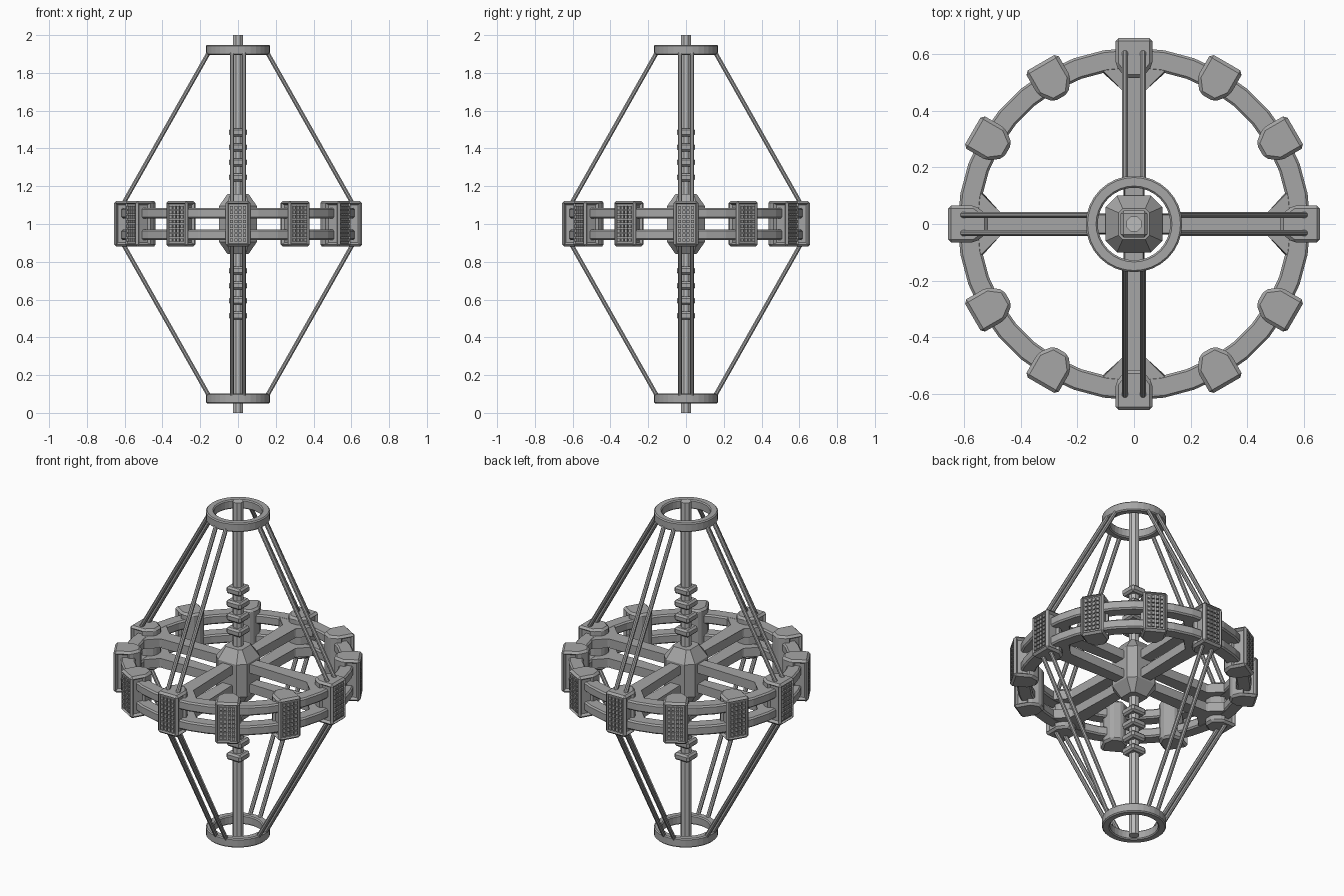
import bpy, bmesh, math
from mathutils import Vector, Matrix

if "Cube" in bpy.data.objects:
    bpy.data.objects.remove(bpy.data.objects["Cube"])


def material(name, v):
    m = bpy.data.materials.new(name)
    m.diffuse_color = (v, v, v, 1)
    m.use_nodes = True
    m.node_tree.nodes["Principled BSDF"].inputs["Base Color"].default_value = m.diffuse_color
    return m


GREY = material("mid grey", 0.38)
LIGHT = material("light grey", 0.5)


def finish(bm, name, mat=GREY, angle=0.0):
    bmesh.ops.recalc_face_normals(bm, faces=bm.faces)
    me = bpy.data.meshes.new(name)
    bm.to_mesh(me)
    bm.free()
    me.materials.append(mat)
    ob = bpy.data.objects.new(name, me)
    ob.rotation_euler.z = angle
    bpy.context.collection.objects.link(ob)
    return ob


def prism(bm, pts, z0, z1):
    lo = [bm.verts.new((x, y, z0)) for x, y in pts]
    hi = [bm.verts.new((x, y, z1)) for x, y in pts]
    bm.faces.new(lo[::-1])
    bm.faces.new(hi)
    n = len(pts)
    for i in range(n):
        j = (i + 1) % n
        bm.faces.new((lo[i], lo[j], hi[j], hi[i]))


def box(bm, c, s):
    bmesh.ops.create_cube(bm, size=1, matrix=Matrix.Translation(c) @ Matrix.Diagonal((*s, 1)))


def bevel(bm, w):
    bmesh.ops.bevel(bm, geom=bm.edges[:], offset=w, segments=1, affect='EDGES')


def lathe(bm, profile, n):
    """Closed (radius, z) profile revolved about z."""
    rings = []
    for i in range(n):
        a = 2 * math.pi * i / n
        rings.append([bm.verts.new((r * math.cos(a), r * math.sin(a), z)) for r, z in profile])
    m = len(profile)
    for i in range(n):
        p, q = rings[i], rings[(i + 1) % n]
        for k in range(m):
            l = (k + 1) % m
            bm.faces.new((p[k], q[k], q[l], p[l]))


def hoop(name, r0, r1, z0, z1, n, c):
    bm = bmesh.new()
    lathe(bm, [(r0 + c, z0), (r1 - c, z0), (r1, z0 + c), (r1, z1 - c),
               (r1 - c, z1), (r0 + c, z1), (r0, z1 - c), (r0, z0 + c)], n)
    return finish(bm, name)


def rod(bm, a, b, r, n=8):
    a, b = Vector(a), Vector(b)
    d = b - a
    mat = Matrix.Translation((a + b) / 2) @ d.to_track_quat('Z', 'Y').to_matrix().to_4x4()
    bmesh.ops.create_cone(bm, cap_ends=True, segments=n, radius1=r, radius2=r, depth=d.length,
                          matrix=mat @ Matrix.Rotation(math.pi / n, 4, 'Z'))


# central spine, with square insulator plates above and below the hub
bm = bmesh.new()
rod(bm, (0, 0, 0), (0, 0, 2), 0.029)
finish(bm, "spine", LIGHT)
for side in (1, -1):
    for i in range(4):
        bm = bmesh.new()
        box(bm, (0, 0, 1 + side * (0.247 + 0.0795 * i)), (0.094, 0.094, 0.042))
        bevel(bm, 0.01)
        finish(bm, "spine_plate")

# hub: chamfered square column with tapered ends
bm = bmesh.new()
loops = []
for z, h, c in ((0.84, 0.055, 0.015), (0.905, 0.1, 0.04), (1.095, 0.1, 0.04), (1.16, 0.055, 0.015)):
    k = h - c
    loops.append([bm.verts.new((x, y, z)) for x, y in
                  ((h, -k), (h, k), (k, h), (-k, h), (-h, k), (-h, -k), (-k, -h), (k, -h))])
for p, q in zip(loops, loops[1:]):
    for i in range(8):
        j = (i + 1) % 8
        bm.faces.new((p[i], p[j], q[j], q[i]))
bm.faces.new(loops[0][::-1])
bm.faces.new(loops[-1])
finish(bm, "hub")

# end rings and the two wheel rims
for z in (0.05, 1.895):
    hoop("end_ring", 0.128, 0.17, z, z + 0.053, 32, 0.006)
for z in (0.915, 1.03):
    hoop("wheel_rim", 0.545, 0.622, z, z + 0.055, 36, 0.008)

for k in range(4):
    a = k * math.pi / 2
    # spokes with gussets where they meet the rims
    for z in (0.915, 1.03):
        bm = bmesh.new()
        w = 0.036
        prism(bm, [(0.06, -w), (0.475, -w), (0.535, -0.112), (0.58, -0.112),
                   (0.58, 0.112), (0.535, 0.112), (0.475, w), (0.06, w)], z + 0.001, z + 0.054)
        bevel(bm, 0.006)
        finish(bm, "spoke", GREY, a)
    # paired stay rods from rim pods to the end rings
    bm = bmesh.new()
    for s in (1, -1):
        for y in (0.032, -0.032):
            rod(bm, (0.145, y, 1 + s * 0.925), (0.609, y, 1 + s * 0.105), 0.012)
    finish(bm, "stay_rods", GREY, a)

# twelve rim pods with a recessed outer panel of small studs
for k in range(12):
    a = k * math.pi / 6
    bm = bmesh.new()
    prism(bm, [(0.657, -0.066), (0.657, 0.066), (0.562, 0.066), (0.515, 0.03),
               (0.515, -0.03), (0.562, -0.066)], 0.88, 1.122)
    bmesh.ops.recalc_face_normals(bm, faces=bm.faces)
    bevel(bm, 0.012)
    bm.normal_update()
    outer = [f for f in bm.faces if f.normal.x > 0.99]
    sides = [f for f in bm.faces if abs(f.normal.y) > 0.99]
    bmesh.ops.inset_region(bm, faces=outer, thickness=0.006, depth=-0.01)
    for f in sides:
        bmesh.ops.inset_region(bm, faces=[f], thickness=0.014, depth=-0.014)
    finish(bm, "rim_pod", GREY, a)
    bm = bmesh.new()
    for i in range(4):
        for j in range(8):
            box(bm, (0.65, (i - 1.5) * 0.0225, 1.001 + (j - 3.5) * 0.0245), (0.012, 0.016, 0.018))
    finish(bm, "pod_studs", GREY, a)
